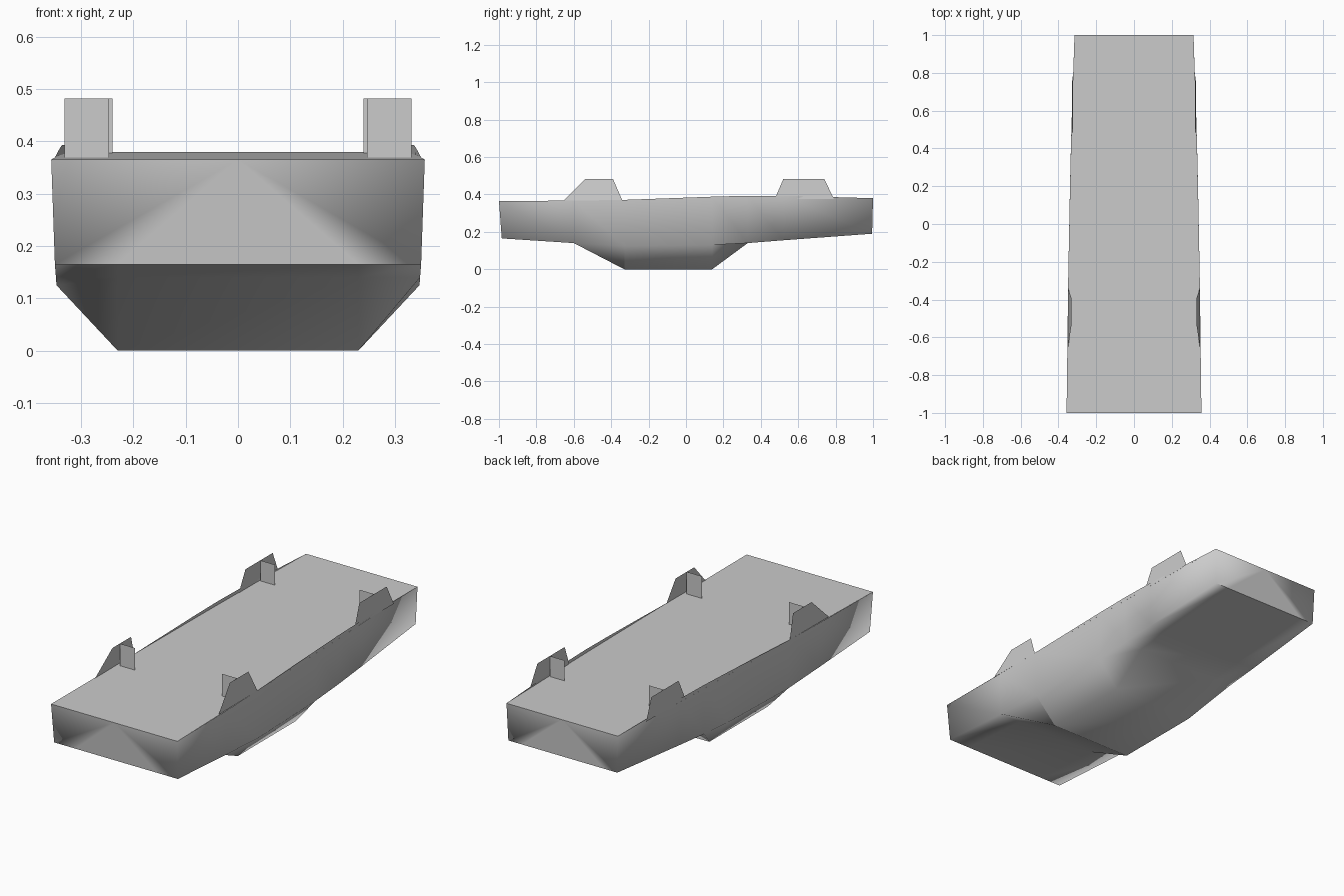
import bpy
import bmesh

cube = bpy.data.objects.get("Cube")
if cube:
    bpy.data.objects.remove(cube)

grey = bpy.data.materials.new("plain grey")
grey.use_nodes = True
colour = (0.6, 0.6, 0.6, 1)
grey.diffuse_color = colour
grey.node_tree.nodes["Principled BSDF"].inputs["Base Color"].default_value = colour


def add_object(name, bm):
    mesh = bpy.data.meshes.new(name)
    bm.to_mesh(mesh)
    bm.free()
    mesh.materials.append(grey)
    obj = bpy.data.objects.new(name, mesh)
    bpy.context.collection.objects.link(obj)
    return obj


def add_sheet(name, points):
    bm = bmesh.new()
    bm.faces.new([bm.verts.new(p) for p in points])
    return add_object(name, bm)


# Hull stations: y, rim half width, rim z, lower y, side half width, side z, keel z
stations = [
    (-1.0, 0.357, 0.365, -0.985, 0.350, 0.165, 0.165),
    (-0.6, 0.352, 0.367, -0.6, 0.348, 0.140, 0.140),
    (-0.33, 0.349, 0.371, -0.33, 0.347, 0.125, 0.0),
    (0.14, 0.340, 0.388, 0.14, 0.338, 0.130, 0.0),
    (0.33, 0.336, 0.393, 0.33, 0.333, 0.140, 0.140),
    (0.52, 0.331, 0.393, 0.52, 0.328, 0.155, 0.155),
    (1.0, 0.315, 0.380, 0.995, 0.308, 0.190, 0.190),
]
keel_half = 0.23


# Hull shell: sides, bottom with raised keel, and the two ends
bm = bmesh.new()
rings = []
for y, rim, rim_z, low_y, side, side_z, keel_z in stations:
    half = [(rim, y, rim_z), (side, low_y, side_z), (keel_half, low_y, keel_z)]
    ring = half + [(-x, yy, z) for x, yy, z in reversed(half)]
    rings.append([bm.verts.new(p) for p in ring])
for a, b in zip(rings, rings[1:]):
    for i in range(5):
        bm.faces.new((a[i], a[i + 1], b[i + 1], b[i]))
for ring in (rings[0], rings[-1]):
    middle = bm.verts.new((0, ring[0].co.y, ring[0].co.z))
    for i in range(5):
        bm.faces.new((middle, ring[i], ring[i + 1]))
bmesh.ops.recalc_face_normals(bm, faces=bm.faces)
lowest = min(bm.faces, key=lambda f: f.calc_center_median().z)
if lowest.normal.z > 0:
    bmesh.ops.reverse_faces(bm, faces=bm.faces)
for face in bm.faces:
    face.smooth = True
# Crisp lines under both ends and along the front of the keel
for ring in (rings[0], rings[2], rings[-1]):
    for i in range(1, 4):
        edge = bm.edges.get((ring[i], ring[i + 1]))
        if edge:
            edge.smooth = False
add_object("hull", bm)

# Flat deck, dipping slightly below the rim amidships
bm = bmesh.new()
rows = []
for y, rim, *rest in stations:
    z = 0.3725 + 0.0075 * y
    rows.append([bm.verts.new((s * rim, y, z)) for s in (-1, 1)])
for a, b in zip(rows, rows[1:]):
    bm.faces.new((a[0], a[1], b[1], b[0]))
add_object("deck", bm)

# Side fins with their cross plates: outline y values, x at foot and top
top = 0.482
fins = {
    "front": ((-0.655, -0.54, -0.39, -0.34), 0.349, 0.332, -0.48, 0.247, 0.367),
    "rear": ((0.475, 0.52, 0.74, 0.79), 0.328, 0.322, 0.64, 0.24, 0.377),
}
for place, (ys, foot_x, top_x, plate_y, inner_x, deck_z) in fins.items():
    for side_name, s in (("left", 1), ("right", -1)):
        outline = [(s * foot_x, ys[0], deck_z), (s * top_x, ys[1], top),
                   (s * top_x, ys[2], top), (s * foot_x, ys[3], deck_z)]
        if s > 0:
            outline.reverse()
        add_sheet(f"{place}_{side_name}_fin", outline)
        a, b = sorted((s * inner_x, s * top_x))
        add_sheet(f"{place}_{side_name}_cross_plate",
                  [(a, plate_y, deck_z), (b, plate_y, deck_z),
                   (b, plate_y, top), (a, plate_y, top)])
